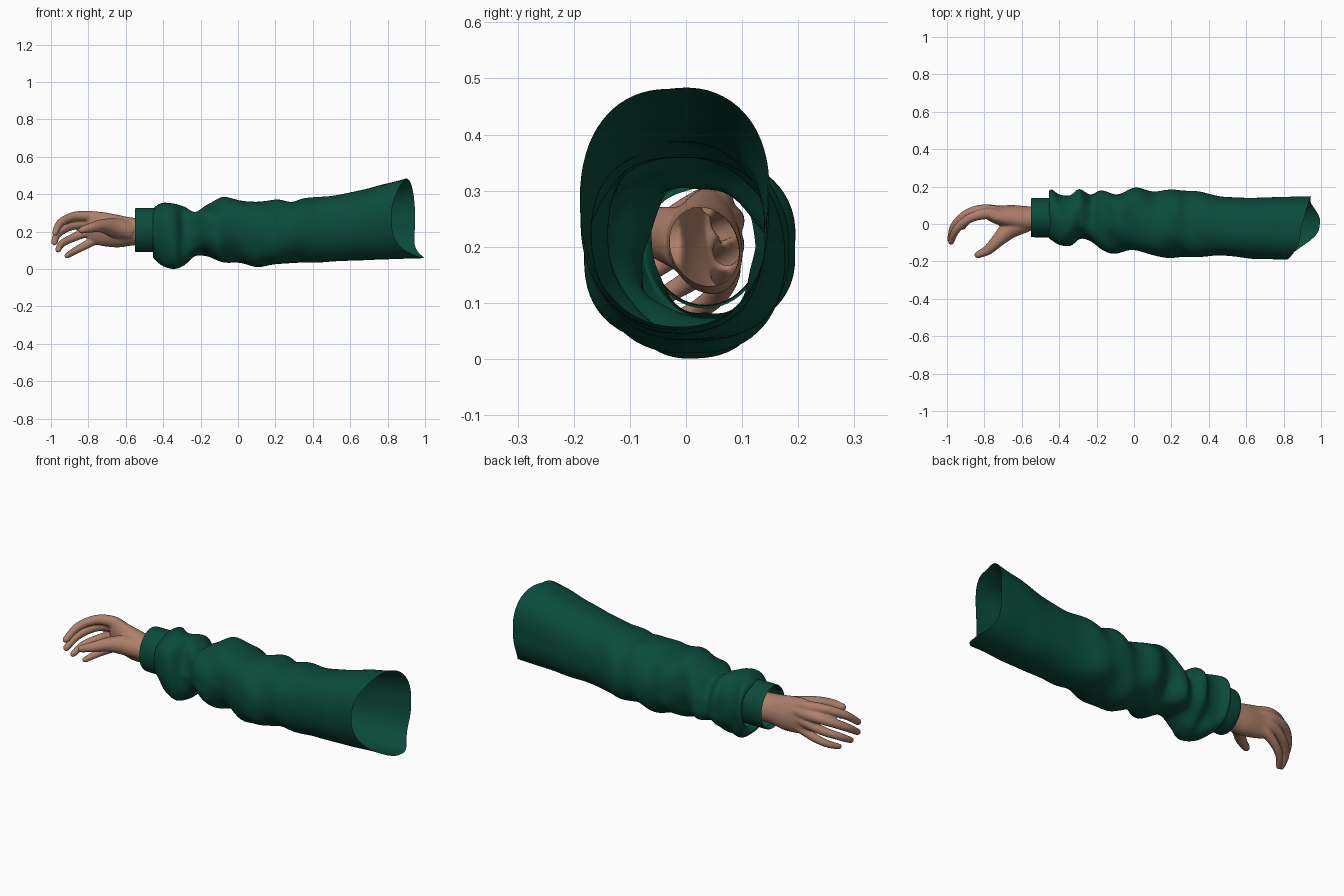
import bpy, bmesh, math
from mathutils import Vector

if "Cube" in bpy.data.objects:
    bpy.data.objects.remove(bpy.data.objects["Cube"])

def material(name, rgb):
    m = bpy.data.materials.new(name)
    m.diffuse_color = (*rgb, 1)
    m.use_nodes = True
    m.node_tree.nodes["Principled BSDF"].inputs["Base Color"].default_value = m.diffuse_color
    return m

GREEN = material("green cloth", (0.003, 0.070, 0.043))
SKIN = material("skin", (0.42, 0.215, 0.145))

def spline(rows, steps):
    """Smooth Catmull-Rom interpolation of rows of numbers."""
    out = []
    for i in range(len(rows) - 1):
        p = [rows[max(i - 1, 0)], rows[i], rows[i + 1], rows[min(i + 2, len(rows) - 1)]]
        for s in range(steps):
            t = s / steps
            out.append([0.5 * (2 * b + (c - a) * t + (2 * a - 5 * b + 4 * c - d) * t * t
                               + (3 * b - a - 3 * c + d) * t ** 3) for a, b, c, d in zip(*p)])
    out.append(list(rows[-1]))
    return out

def loft(bm, rings, capped=False):
    loops = [[bm.verts.new(p) for p in ring] for ring in rings]
    n = len(loops[0])
    for a, b in zip(loops, loops[1:]):
        for i in range(n):
            j = (i + 1) % n
            bm.faces.new((a[i], a[j], b[j], b[i]))
    if capped:
        bm.faces.new(loops[0])
        bm.faces.new(loops[-1])

def finish(bm, name, mat):
    bmesh.ops.recalc_face_normals(bm, faces=bm.faces)
    me = bpy.data.meshes.new(name)
    bm.to_mesh(me)
    bm.free()
    me.materials.append(mat)
    ob = bpy.data.objects.new(name, me)
    bpy.context.collection.objects.link(ob)
    smooth(ob)
    return ob

def smooth(ob):
    bpy.ops.object.select_all(action='DESELECT')
    ob.select_set(True)
    bpy.context.view_layer.objects.active = ob
    bpy.ops.object.shade_smooth_by_angle(angle=math.radians(60))

# Sleeve: x, bottom, top, front, back
stations = [
    (-0.42, 0.09, 0.31, -0.06, 0.13), (-0.455, 0.07, 0.32, -0.07, 0.165),
    (-0.44, 0.05, 0.34, -0.085, 0.188), (-0.40, 0.025, 0.357, -0.11, 0.165),
    (-0.34, 0.002, 0.352, -0.115, 0.15), (-0.29, 0.015, 0.33, -0.085, 0.178),
    (-0.23, 0.065, 0.295, -0.10, 0.155), (-0.17, 0.065, 0.345, -0.13, 0.178),
    (-0.09, 0.045, 0.38, -0.155, 0.165), (0.0, 0.03, 0.37, -0.14, 0.187),
    (0.1, 0.015, 0.36, -0.168, 0.177), (0.2, 0.023, 0.37, -0.18, 0.182),
    (0.28, 0.03, 0.355, -0.178, 0.178), (0.36, 0.034, 0.382, -0.172, 0.172),
    (0.5, 0.04, 0.39, -0.17, 0.142), (0.7, 0.05, 0.43, -0.187, 0.142),
    (0.9, 0.058, 0.482, -0.188, 0.147)]

def wrinkle(x, a):
    """Diagonal cloth folds, strongest at the forearm and weak on the outline."""
    env = 1 / (1 + math.exp((x - 0.25) * 9)) + 0.12
    w = math.sin(24 * x + 2.0 * math.sin(a) + 1.5 * math.cos(a))
    w += 0.8 * math.sin(37 * x - 2 * a + 1.0)
    w += 0.6 * math.sin(15 * x + 3 * a)
    return 0.0085 * env * w * (0.42 + 0.58 * abs(math.sin(2 * a)))

def rim_shift(a):
    """Slanted cut of the open shoulder end."""
    c, down = math.cos(a), max(0, -math.sin(a))
    return -0.008 + (0.055 * c if c > 0 else -0.072 * c * c) + 0.10 * down ** 5

bm = bmesh.new()
N = 72
rings = []
for x, z0, z1, y0, y1 in spline(stations, 7):
    ring = []
    pull = max(0, (x - 0.4) / 0.5) ** 1.3
    for i in range(N):
        a = i * math.tau / N
        c, s = math.cos(a), math.sin(a)
        w = wrinkle(x, a) + 0.016 * min(1, pull * 1.5) * (math.sin(2 * a) if c > 0 and s > 0 else 0)
        ry, rz = (y1 - y0) / 2 + w, (z1 - z0) / 2 + w
        skew = -0.01 * s * max(0, min(1, x + 0.3))
        ring.append((x + pull * rim_shift(a),
                     (y0 + y1) / 2 + ry * math.copysign(abs(c) ** 0.9, c) + skew,
                     max(0, (z0 + z1) / 2 + rz * math.copysign(abs(s) ** 0.92, s))))
    rings.append(ring)
loft(bm, rings)
finish(bm, "sleeve", GREEN)

# Cuff: straight band with a narrow hem turned inside
bm = bmesh.new()
rings = []
for x, k in [(-0.40, 1.0), (-0.46, 1.0), (-0.53, 1.0), (-0.547, 0.99), (-0.552, 0.965),
             (-0.545, 0.95), (-0.52, 0.945)]:
    rings.append([(x, 0.034 + 0.105 * k * math.cos(a), 0.208 + 0.118 * k * math.sin(a))
                  for a in (i * math.tau / 48 for i in range(48))])
loft(bm, rings)
finish(bm, "cuff", GREEN)

# Hand: palm and fingers lofted, then fused into one skin
bm = bmesh.new()
palm = [(-0.47, 0.035, 0.2, 0.062, 0.07), (-0.56, 0.030, 0.2, 0.064, 0.074),
        (-0.64, 0.036, 0.202, 0.064, 0.087), (-0.72, 0.046, 0.213, 0.052, 0.091),
        (-0.77, 0.056, 0.22, 0.040, 0.086), (-0.805, 0.06, 0.224, 0.024, 0.07)]
loft(bm, [[(x, cy - 0.12 * rz * math.sin(a) + ry * math.cos(a), cz + rz * math.sin(a))
           for a in (i * math.tau / 32 for i in range(32))]
          for x, cy, cz, ry, rz in spline(palm, 4)], True)

def tube(path):
    pts = spline(path, 6)
    # rounded fingertip
    tip, prev = Vector(pts[-1][:3]), Vector(pts[-2][:3])
    d, r = (tip - prev).normalized(), pts[-1][3]
    for t in (30, 60, 80):
        t = math.radians(t)
        pts.append([*(tip + d * r * math.sin(t)), r * math.cos(t)])
    rings = []
    for i, p in enumerate(pts):
        u = (Vector(pts[min(i + 1, len(pts) - 1)][:3]) - Vector(pts[max(i - 1, 0)][:3])).normalized()
        v = u.cross(Vector((0, 0, 1))).normalized()
        w = u.cross(v)
        rings.append([Vector(p[:3]) + p[3] * (v * math.cos(a) + w * math.sin(a))
                      for a in (k * math.tau / 16 for k in range(16))])
    loft(bm, rings, True)

fingers = {
    "index": [(-0.70, 0.045, 0.26, 0.03), (-0.79, 0.055, 0.281, 0.03), (-0.88, 0.03, 0.28, 0.025),
              (-0.95, -0.03, 0.245, 0.022), (-0.978, -0.095, 0.192, 0.017)],
    "middle": [(-0.70, 0.06, 0.24, 0.03), (-0.80, 0.075, 0.246, 0.03), (-0.89, 0.055, 0.232, 0.025),
               (-0.96, -0.01, 0.192, 0.022), (-0.982, -0.085, 0.142, 0.017)],
    "ring": [(-0.69, 0.06, 0.21, 0.03), (-0.785, 0.077, 0.203, 0.028), (-0.87, 0.058, 0.172, 0.023),
             (-0.938, 0.004, 0.138, 0.02), (-0.962, -0.055, 0.103, 0.016)],
    "little": [(-0.68, 0.055, 0.18, 0.03), (-0.755, 0.072, 0.158, 0.026), (-0.825, 0.06, 0.122, 0.022),
               (-0.88, 0.028, 0.092, 0.019), (-0.915, -0.018, 0.07, 0.015)],
    "thumb": [(-0.58, 0.01, 0.205, 0.055), (-0.66, -0.025, 0.22, 0.052), (-0.725, -0.085, 0.23, 0.037),
              (-0.78, -0.138, 0.222, 0.027), (-0.835, -0.165, 0.208, 0.019)],
}
for path in fingers.values():
    tube(path)
hand = finish(bm, "hand", SKIN)
rm = hand.modifiers.new("fuse", 'REMESH')
rm.mode = 'VOXEL'
rm.voxel_size = 0.006
sm = hand.modifiers.new("soften", 'SMOOTH')
sm.factor = 0.5
sm.iterations = 5
for m in ("fuse", "soften"):
    bpy.ops.object.modifier_apply(modifier=m)

# Open the wrist end
bm = bmesh.new()
bm.from_mesh(hand.data)
bmesh.ops.delete(bm, geom=[f for f in bm.faces if f.calc_center_median().x > -0.49], context='FACES')
bm.to_mesh(hand.data)
bm.free()
hand.data.materials.clear()
hand.data.materials.append(SKIN)
smooth(hand)
